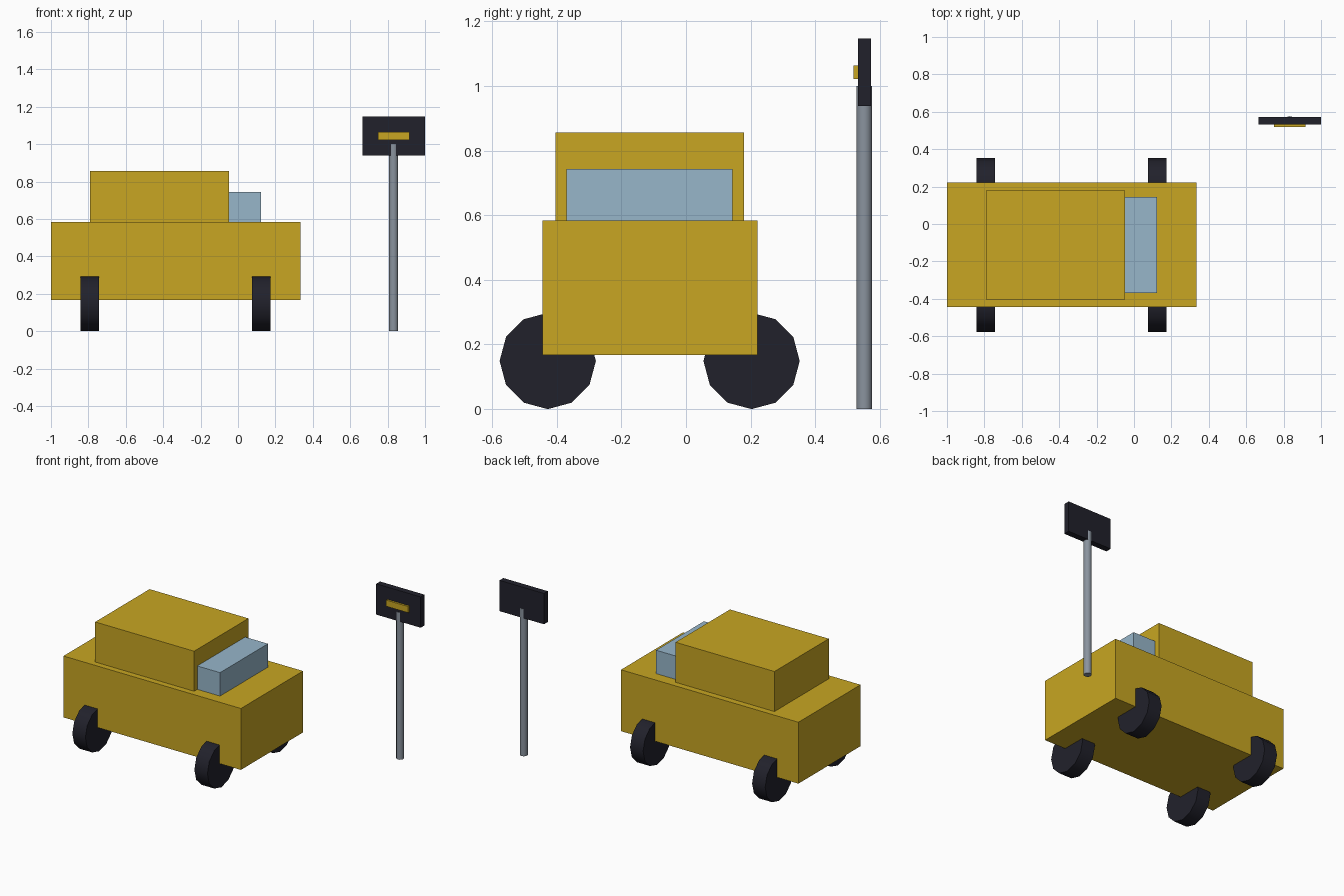
import bpy, math

if "Cube" in bpy.data.objects:
    bpy.data.objects.remove(bpy.data.objects["Cube"])


def material(name, rgb):
    m = bpy.data.materials.new(name)
    m.diffuse_color = (*rgb, 1)
    m.use_nodes = True
    m.node_tree.nodes["Principled BSDF"].inputs["Base Color"].default_value = m.diffuse_color
    return m


YELLOW = material("yellow paint", (0.578, 0.381, 0.016))
GLASS = material("pale blue glass", (0.309, 0.468, 0.591))
DARK = material("dark rubber", (0.0152, 0.0152, 0.0242))
GREY = material("grey metal", (0.254, 0.292, 0.342))


def box(name, x, y, z, mat):
    """Box from (min, max) pairs."""
    bpy.ops.mesh.primitive_cube_add(size=1, location=[sum(p) / 2 for p in (x, y, z)])
    ob = bpy.context.object
    ob.name = name
    ob.scale = [p[1] - p[0] for p in (x, y, z)]
    bpy.ops.object.transform_apply(location=False, rotation=False, scale=True)
    ob.data.materials.append(mat)


def cylinder(name, loc, radius, depth, mat, rot=(0, 0, 0)):
    bpy.ops.mesh.primitive_cylinder_add(vertices=12, radius=radius, depth=depth,
                                        location=loc, rotation=rot)
    ob = bpy.context.object
    ob.name = name
    ob.data.materials.append(mat)
    bpy.ops.object.shade_smooth_by_angle(angle=math.radians(40))


# Car body, cabin and windscreen
box("car_body", (-1, 0.333), (-0.4445, 0.222), (0.167, 0.584), YELLOW)
box("cabin", (-0.79, -0.047), (-0.404, 0.179), (0.584, 0.856), YELLOW)
box("windscreen", (-0.047, 0.124), (-0.37, 0.144), (0.584, 0.743), GLASS)

# Wheels, turned with their axles along x
for end, x in (("rear", -0.792), ("front", 0.125)):
    for side, y in (("right", -0.428), ("left", 0.203)):
        cylinder(f"{end}_{side}_wheel", (x, y, 0.149), 0.149, 0.098, DARK,
                 (0, math.pi / 2, 0))

# Sign on a post
cylinder("sign_post", (0.832, 0.552, 0.5), 0.0245, 1.0, GREY)
box("sign_board", (0.666, 1.0), (0.532, 0.573), (0.938, 1.147), DARK)
box("sign_stripe", (0.749, 0.916), (0.5185, 0.532), (1.022, 1.064), YELLOW)
